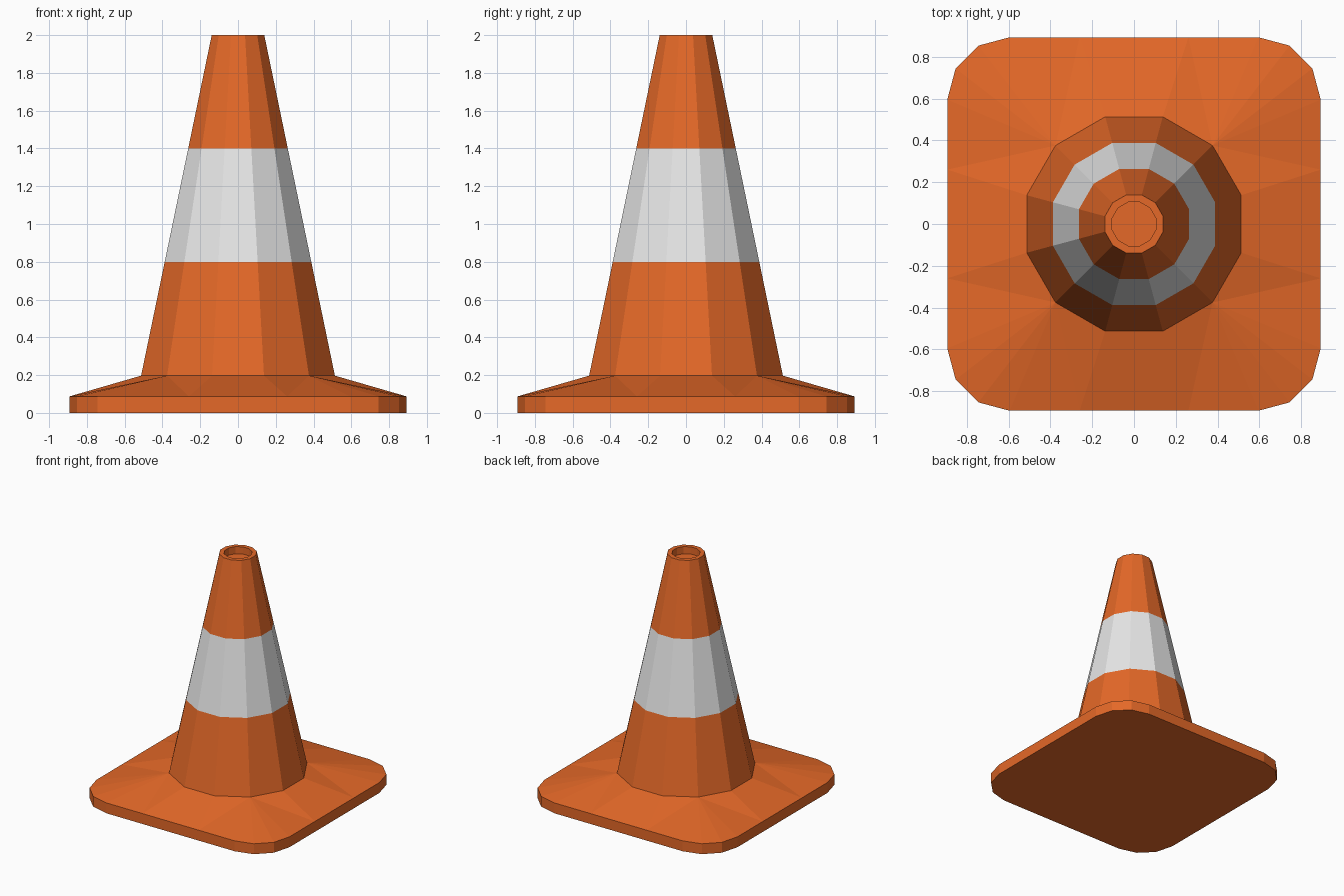
import bpy, bmesh, math

if "Cube" in bpy.data.objects:
    bpy.data.objects.remove(bpy.data.objects["Cube"])

SIDES = 12
R_LOW, R_TOP, R_HOLE = 0.531, 0.144, 0.108
Z_EDGE, Z_LOW, Z_TOP = 0.087, 0.197, 2.0


def material(name, rgb):
    m = bpy.data.materials.new(name)
    m.diffuse_color = (*rgb, 1)
    m.use_nodes = True
    m.node_tree.nodes["Principled BSDF"].inputs["Base Color"].default_value = m.diffuse_color
    return m


orange = material("orange", (0.78, 0.14, 0.021))
white = material("white", (0.8, 0.8, 0.8))


def finish(bm, name, mats):
    bmesh.ops.recalc_face_normals(bm, faces=bm.faces[:])
    me = bpy.data.meshes.new(name)
    bm.to_mesh(me)
    bm.free()
    for m in mats:
        me.materials.append(m)
    ob = bpy.data.objects.new(name, me)
    bpy.context.collection.objects.link(ob)
    return ob


def ring(bm, r, z):
    step = 2 * math.pi / SIDES
    return [bm.verts.new((r * math.cos((i + 0.5) * step), r * math.sin((i + 0.5) * step), z))
            for i in range(SIDES)]


def bridge(bm, a, b):
    n = len(a)
    return [bm.faces.new((a[i], a[(i + 1) % n], b[(i + 1) % n], b[i])) for i in range(n)]


# Base: rounded square slab whose top slopes up to the foot of the cone
HALF, RAD = 0.893, 0.298
quarter = [(HALF, 0.26)]
quarter += [(HALF - RAD + RAD * math.cos(math.radians(a)),
             HALF - RAD + RAD * math.sin(math.radians(a))) for a in (0, 30, 60, 90)]
quarter += [(0.26, HALF)]
outline = []
for q in range(4):
    for x, y in quarter:
        for _ in range(q):
            x, y = -y, x
        outline.append((x, y))

bm = bmesh.new()
low = [bm.verts.new((x, y, 0)) for x, y in outline]
up = [bm.verts.new((x, y, Z_EDGE)) for x, y in outline]
foot = ring(bm, R_LOW, Z_LOW)
bm.faces.new(low[::-1])
bridge(bm, low, up)
for q in range(4):
    o = up[q * 6:q * 6 + 6]
    a, b, c = foot[q * 3:q * 3 + 3]
    bm.faces.new((a, o[0], b))
    bm.faces.new((c, b, o[5]))
    for i in range(5):
        bm.faces.new((b, o[i], o[i + 1]))
    bm.faces.new((c, o[5], up[(q * 6 + 6) % 24], foot[(q * 3 + 3) % 12]))
bm.faces.new(foot)
finish(bm, "base", [orange])

# Cone: tapered body with a white band and a recessed hole in the top
bm = bmesh.new()
levels = [Z_LOW, 0.8, 1.4, Z_TOP]
rings = [ring(bm, R_LOW + (R_TOP - R_LOW) * (z - Z_LOW) / (Z_TOP - Z_LOW), z) for z in levels]
rings += [ring(bm, R_HOLE, Z_TOP), ring(bm, R_HOLE, Z_TOP - 0.06)]
for i in range(len(rings) - 1):
    for f in bridge(bm, rings[i], rings[i + 1]):
        f.material_index = 1 if i == 1 else 0
bm.faces.new(rings[-1])
bm.faces.new(rings[0][::-1])
finish(bm, "cone", [orange, white])
